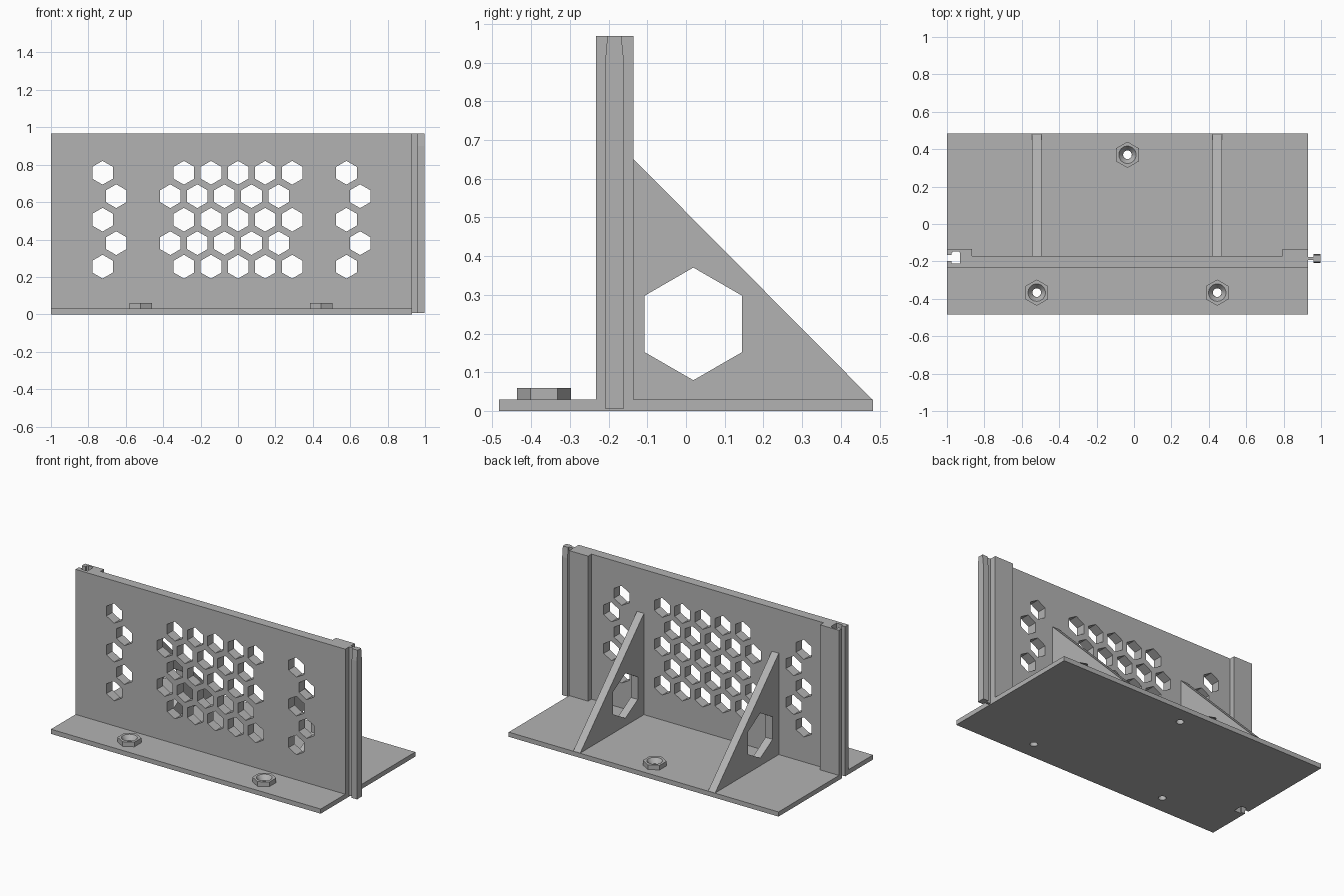
import bpy, bmesh, math
from mathutils import Vector

if "Cube" in bpy.data.objects:
    bpy.data.objects.remove(bpy.data.objects["Cube"])

grey = bpy.data.materials.new("light_grey")
grey.diffuse_color = (0.45, 0.45, 0.45, 1)
grey.use_nodes = True
grey.node_tree.nodes["Principled BSDF"].inputs["Base Color"].default_value = grey.diffuse_color


def prism(name, pts, axis, lo, hi):
    """Extrude a 2D profile along an axis: x takes (y,z), y takes (x,z), z takes (x,y)."""
    place = {"x": lambda a, b, c: (c, a, b),
             "y": lambda a, b, c: (a, c, b),
             "z": lambda a, b, c: (a, b, c)}[axis]
    bm = bmesh.new()
    face = bm.faces.new([bm.verts.new(place(a, b, lo)) for a, b in pts])
    out = bmesh.ops.extrude_face_region(bm, geom=[face])
    move = Vector(place(0, 0, hi - lo))
    bmesh.ops.translate(bm, vec=move, verts=[v for v in out["geom"] if isinstance(v, bmesh.types.BMVert)])
    bmesh.ops.recalc_face_normals(bm, faces=bm.faces)
    return finish(name, bm)


def finish(name, bm):
    me = bpy.data.meshes.new(name)
    bm.to_mesh(me)
    bm.free()
    me.materials.append(grey)
    ob = bpy.data.objects.new(name, me)
    bpy.context.collection.objects.link(ob)
    return ob


def rect(x0, y0, x1, y1):
    return [(x0, y0), (x1, y0), (x1, y1), (x0, y1)]


def ngon(cx, cy, r, n=6):
    return [(cx + r * math.sin(math.tau * i / n), cy + r * math.cos(math.tau * i / n)) for i in range(n)]


def cone(name, x, y, z0, z1, r0, r1):
    bm = bmesh.new()
    bmesh.ops.create_cone(bm, cap_ends=True, segments=32, radius1=r0, radius2=r1, depth=z1 - z0)
    bmesh.ops.translate(bm, vec=(x, y, (z0 + z1) / 2), verts=bm.verts)
    return finish(name, bm)


def cut(target, cutters):
    for c in cutters:
        c.hide_render = True
        mod = target.modifiers.new("cut", 'BOOLEAN')
        mod.operation, mod.solver, mod.object = 'DIFFERENCE', 'EXACT', c
    bpy.context.view_layer.objects.active = target
    for mod in list(target.modifiers):
        bpy.ops.object.modifier_apply(modifier=mod.name)


def remove(obs):
    for o in obs:
        bpy.data.objects.remove(o)


# Base plate and upright wall with thicker end posts
base = prism("base_plate", rect(-1, -0.483, 0.93, 0.483), "z", 0, 0.03)
wall = prism("wall", [(-1, -0.232), (0.93, -0.232), (0.93, -0.135), (0.795, -0.135), (0.795, -0.17),
                      (-0.865, -0.17), (-0.865, -0.135), (-1, -0.135)], "z", 0.03, 0.968)

# Joining slot down the left end
slot = prism("slot_cutter", [(-1.05, -0.198), (-0.975, -0.198), (-0.975, -0.21), (-0.93, -0.21),
                             (-0.93, -0.155), (-0.938, -0.147), (-0.967, -0.147), (-0.975, -0.155),
                             (-0.975, -0.167), (-1.05, -0.167)], "z", -0.1, 1.1)
cut(base, [slot])

# Hexagonal vent holes, in staggered rows
holes = []
for row in range(5):
    shift = 0.073 * (row % 2)
    xs = [-0.289 + 0.1447 * i - shift for i in range(5)] + [-0.724 + shift, 0.58 + shift]
    holes += [prism("vent_cutter", ngon(x, 0.757 - 0.1255 * row, 0.0635), "y", -0.4, 0.1) for x in xs]
cut(wall, [slot] + holes)
remove([slot] + holes)

# Joining tongue on the right end, narrowed at the top
prism("tongue_neck", rect(0.925, -0.192, 0.965, -0.176), "z", 0.006, 0.968)
prism("tongue_head", [(-0.209, 0.006), (-0.16, 0.006), (-0.16, 0.9), (-0.167, 0.968),
                      (-0.203, 0.968), (-0.209, 0.9)], "x", 0.96, 0.998)

# Triangular braces with hexagonal openings
for x in (-0.52, 0.445):
    brace = prism("brace", [(-0.172, 0.029), (0.482, 0.029), (-0.172, 0.687)], "x", x - 0.025, x + 0.025)
    opening = prism("opening_cutter", ngon(0.019, 0.225, 0.1455), "x", x - 0.1, x + 0.1)
    cut(brace, [opening])
    remove([opening])

# Hexagonal screw bosses, countersunk and drilled through the plate
for x, y in ((-0.52, -0.367), (0.445, -0.367), (-0.035, 0.37)):
    boss = prism("screw_boss", ngon(x, y, 0.07), "z", 0.03, 0.06)
    drill = cone("drill_cutter", x, y, -0.1, 0.2, 0.023, 0.023)
    sink = cone("sink_cutter", x, y, 0.028, 0.062, 0.022, 0.048)
    cut(boss, [drill, sink])
    cut(base, [drill])
    remove([drill, sink])
